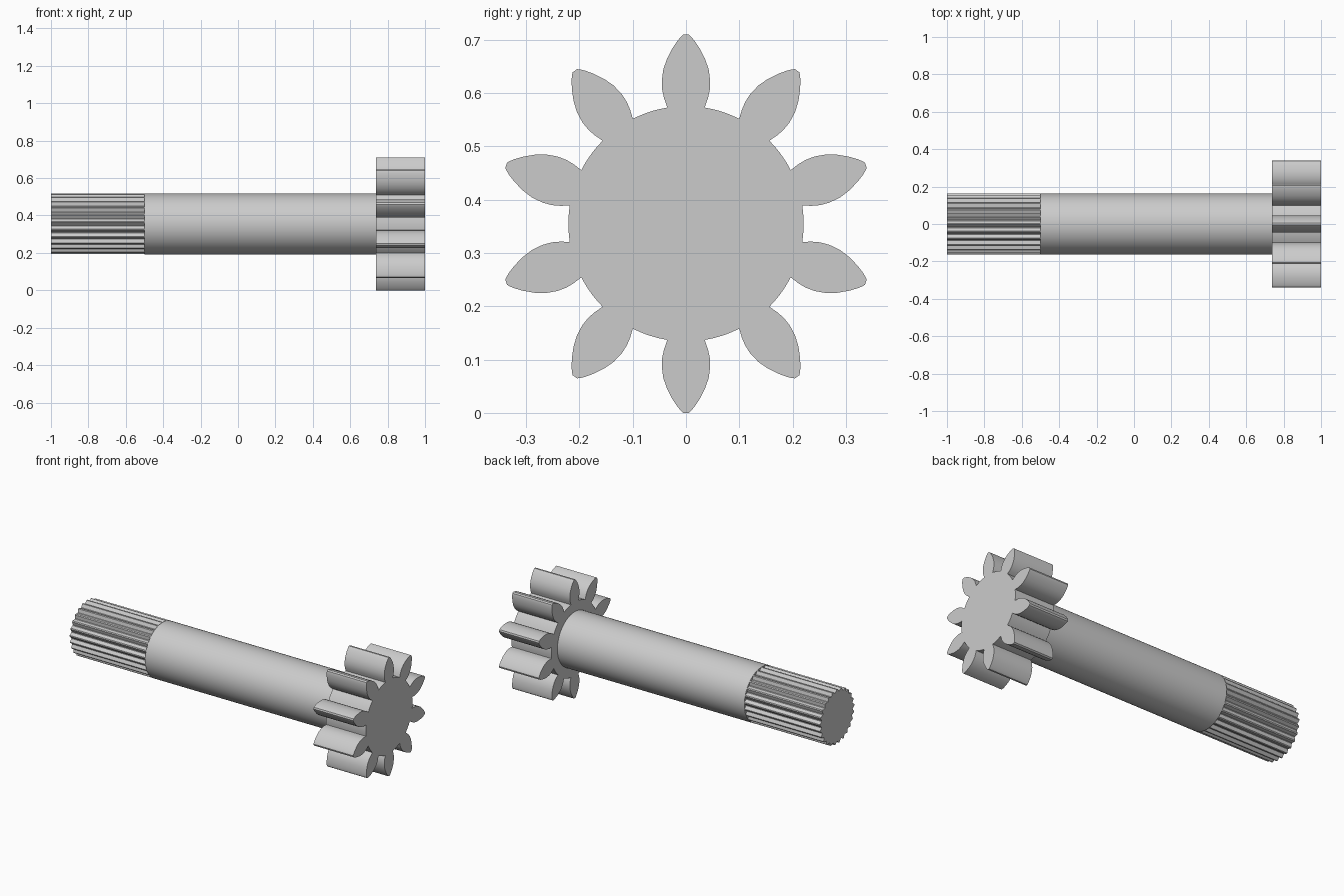
import bpy, bmesh, math

cube = bpy.data.objects.get("Cube")
if cube:
    bpy.data.objects.remove(cube, do_unlink=True)

AXIS_Z = 0.355

steel = bpy.data.materials.new("plain_grey_steel")
steel.use_nodes = True
colour = (0.6, 0.6, 0.6, 1)
steel.diffuse_color = colour
steel.node_tree.nodes["Principled BSDF"].inputs["Base Color"].default_value = colour


def extrude_profile(name, polar, x0, x1, smooth_angle):
    """Extrude a closed (radius, angle) outline along x about the shaft axis."""
    bm = bmesh.new()
    verts = [bm.verts.new((x0, r * math.sin(a), AXIS_Z + r * math.cos(a)))
             for r, a in polar]
    face = bm.faces.new(verts)
    out = bmesh.ops.extrude_face_region(bm, geom=[face], use_keep_orig=True)
    moved = [g for g in out["geom"] if isinstance(g, bmesh.types.BMVert)]
    bmesh.ops.translate(bm, verts=moved, vec=(x1 - x0, 0, 0))
    bmesh.ops.recalc_face_normals(bm, faces=bm.faces[:])
    mesh = bpy.data.meshes.new(name)
    bm.to_mesh(mesh)
    bm.free()
    mesh.materials.append(steel)
    obj = bpy.data.objects.new(name, mesh)
    bpy.context.collection.objects.link(obj)
    bpy.ops.object.select_all(action="DESELECT")
    obj.select_set(True)
    bpy.context.view_layer.objects.active = obj
    bpy.ops.object.shade_smooth_by_angle(angle=math.radians(smooth_angle))
    return obj


def repeat(tooth, count):
    """Repeat one tooth outline around the axis."""
    step = math.tau / count
    return [(r, a + i * step) for i in range(count) for r, a in tooth]


# Gear: leaf-shaped teeth, given as height along the tooth and half width
flank = [(0.218, 0.035), (0.235, 0.041), (0.25, 0.0445), (0.268, 0.0455),
         (0.29, 0.0425), (0.31, 0.0355), (0.33, 0.025), (0.344, 0.0155),
         (0.351, 0.0095), (0.355, 0.005)]
right = [(math.hypot(h, w), math.atan2(w, h)) for h, w in flank]
left = [(r, -a) for r, a in right]
half_pitch = math.pi / 10
base_r, base_a = right[0]
root = [(base_r, base_a + (half_pitch - base_a) * 2 * k / 5) for k in range(1, 5)]
gear_tooth = left + right[::-1] + root
extrude_profile("pinion_gear", repeat(gear_tooth, 10), 0.737, 1.0, 28)

# Plain round shaft
extrude_profile("shaft", repeat([(0.163, 0)], 96), -0.5, 0.74, 30)

# Splined end with narrow-tipped teeth
pitch = math.tau / 25
spline_tooth = [(0.148, -0.45 * pitch), (0.163, -0.08 * pitch),
                (0.163, 0.08 * pitch), (0.148, 0.45 * pitch)]
extrude_profile("splined_end", repeat(spline_tooth, 25), -1.0, -0.5, 10)
